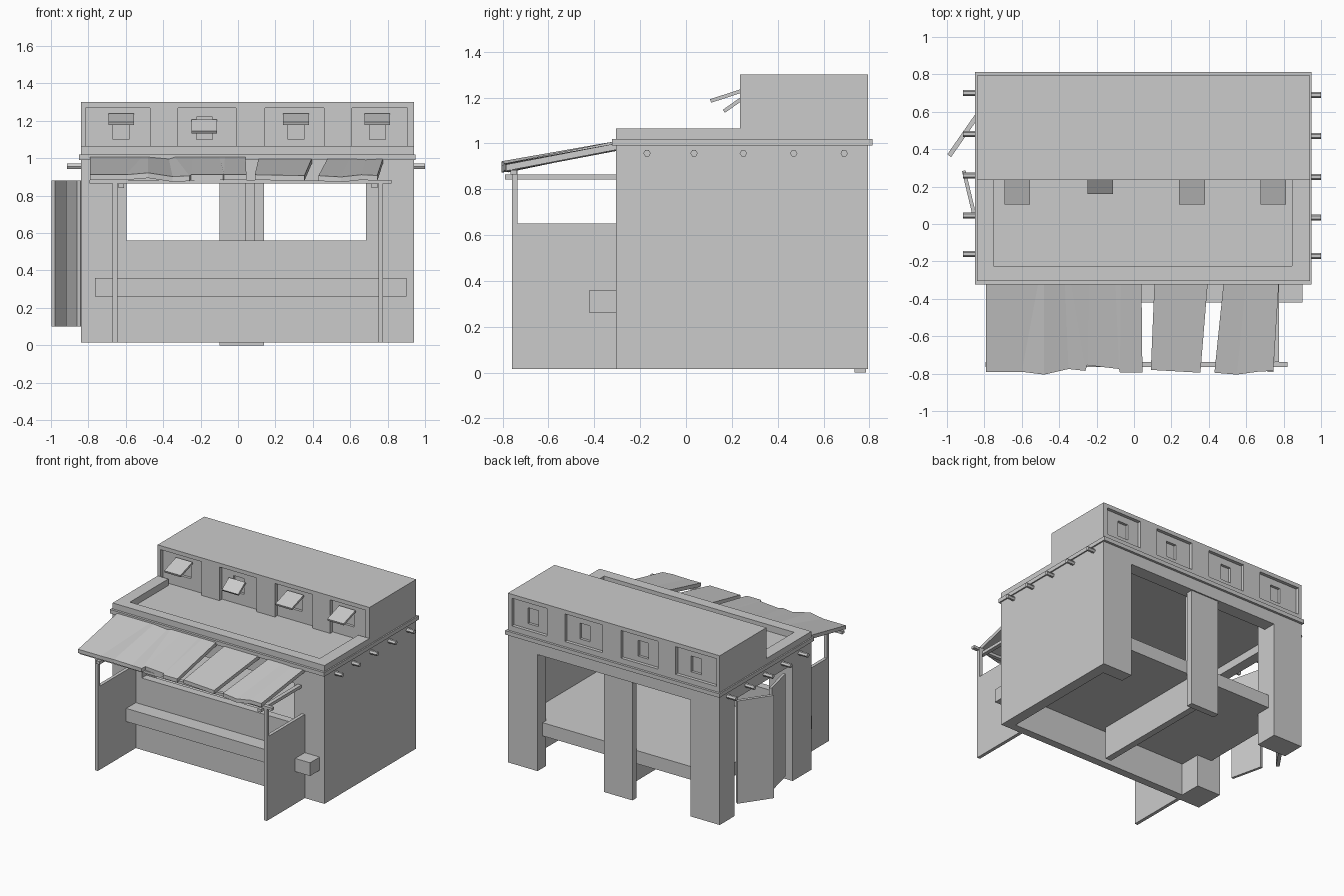
import bpy, bmesh
from math import atan2, hypot, pi
from mathutils import Matrix, Vector

if "Cube" in bpy.data.objects:
    bpy.data.objects.remove(bpy.data.objects["Cube"])


def make(name, bm):
    bmesh.ops.recalc_face_normals(bm, faces=bm.faces)
    me = bpy.data.meshes.new(name)
    bm.to_mesh(me)
    bm.free()
    ob = bpy.data.objects.new(name, me)
    bpy.context.collection.objects.link(ob)
    return ob


def boxes(name, *specs):
    """One object from boxes given as (x0, x1, y0, y1, z0, z1)."""
    bm = bmesh.new()
    for x0, x1, y0, y1, z0, z1 in specs:
        m = Matrix.Translation(((x0 + x1) / 2, (y0 + y1) / 2, (z0 + z1) / 2))
        m = m @ Matrix.Diagonal((x1 - x0, y1 - y0, z1 - z0, 1))
        bmesh.ops.create_cube(bm, size=1, matrix=m)
    return make(name, bm)


def plank(name, a, b, width_dir, width, thick):
    """Board running from a to b, centred on that line."""
    a, b, w = Vector(a), Vector(b), Vector(width_dir)
    d = (b - a).normalized()
    n = d.cross(w).normalized()
    m = Matrix((d * (b - a).length, w * width, n * thick)).transposed().to_4x4()
    m.translation = (a + b) / 2
    bm = bmesh.new()
    bmesh.ops.create_cube(bm, size=1, matrix=m)
    return make(name, bm)


L, R, F, B, G = -0.84, 0.94, -0.305, 0.795, 0.015

# Outer walls, with a serving window in front and open bays at the back and left
boxes("right_wall", (R - 0.08, R, F, B, G, 1.0))
boxes("front_wall",
      (L, R - 0.08, F, F + 0.06, G, 0.56), (L, R - 0.08, F, F + 0.06, 0.865, 1.0),
      (L, -0.595, F, F + 0.06, 0.56, 0.865), (0.685, R - 0.08, F, F + 0.06, 0.56, 0.865))
boxes("front_left_pier", (L, L + 0.2, F + 0.06, -0.08, G, 1.0))
boxes("back_left_pier", (L, -0.595, 0.62, B, G, 1.0))
boxes("back_right_pier", (0.69, R - 0.08, B - 0.1, B, G, 1.0))
boxes("back_lintel", (-0.595, 0.69, B - 0.1, B, 0.9, 1.0))
boxes("left_lintel", (L, L + 0.08, -0.08, 0.62, 0.9, 1.0))
boxes("back_centre_pier", (-0.1, 0.14, 0.735, 0.785, 0, 0.97))
boxes("floor_support", (0.04, 0.09, -0.2, 0.735, G, 0.26))
boxes("centre_post", (0.04, 0.09, 0.66, 0.735, 0.36, 0.97))
boxes("floor_slab", (-0.765, 0.9, -0.42, 0.735, 0.26, 0.36))

# Roof, cornice and parapet
boxes("roof_deck", (L + 0.02, R - 0.02, F + 0.02, B - 0.02, 0.96, 1.015))
boxes("cornice", (L - 0.01, R + 0.01, F - 0.018, F, 0.99, 1.02),
      (L - 0.01, R + 0.01, B, B + 0.018, 0.99, 1.02),
      (L - 0.01, L, F, B, 0.99, 1.02), (R, R + 0.01, F, B, 0.99, 1.02))
boxes("parapet", (L, R, F, -0.225, 1.0, 1.065),
      (L, -0.75, -0.225, 0.235, 1.0, 1.065), (0.845, R, -0.225, 0.235, 1.0, 1.065))

# Upper storey: recessed core framed by end walls, piers and a cap
core = boxes("upper_core", (L + 0.02, R - 0.02, 0.265, 0.77, 1.0, 1.28))
boxes("upper_cap", (L, R, 0.235, B, 1.27, 1.3))
boxes("upper_ends", (L, -0.815, 0.235, B, 1.0, 1.27), (0.905, R, 0.235, B, 1.0, 1.27))
boxes("upper_piers", *[(a, b, y, y + 0.03, 1.0, 1.27)
                       for a, b in ((-0.47, -0.32), (-0.01, 0.145), (0.46, 0.61))
                       for y in (0.235, B - 0.03)])
boxes("upper_back_sill", (L, R, B - 0.025, B, 1.0, 1.06))

# Small windows sunk into the upper storey
centres = (-0.625, -0.18, 0.31, 0.745)
cutter = boxes("window_cutter", *[(c - 0.043, c + 0.043, y - 0.02, y + 0.02, 1.1, 1.22)
                                  for c in centres for y in (0.265, 0.77)])
mod = core.modifiers.new("windows", 'BOOLEAN')
mod.operation, mod.object, mod.solver = 'DIFFERENCE', cutter, 'EXACT'
bpy.context.view_layer.objects.active = core
bpy.ops.object.modifier_apply(modifier=mod.name)
bpy.data.objects.remove(cutter)

# Propped window flaps
for c in centres:
    low = c == centres[1]
    start = (c, 0.25, 1.2) if low else (c, 0.25, 1.232)
    end = (c, 0.165, 1.14) if low else (c, 0.107, 1.185)
    plank("window_flap", start, end, (1, 0, 0), 0.137, 0.016)

# Hexagonal beam ends on both sides
for y in (-0.17, 0.035, 0.25, 0.47, 0.69):
    for x0, x1, dy in ((R - 0.02, 1.0, 0), (-0.915, L + 0.02, 0.01)):
        bm = bmesh.new()
        m = Matrix.Translation(((x0 + x1) / 2, y + dy, 0.957)) @ Matrix.Rotation(pi / 2, 4, 'Y')
        bmesh.ops.create_cone(bm, cap_ends=True, segments=6, radius1=0.016,
                              radius2=0.016, depth=x1 - x0, matrix=m)
        make("beam_end", bm)

# Half-open side door leaves
plank("back_door_leaf", (-0.835, 0.585, 0.49), (-0.988, 0.365, 0.49), (0, 0, 1), 0.78, 0.025)
plank("front_door_leaf", (-0.852, 0.04, 0.49), (-0.91, 0.285, 0.49), (0, 0, 1), 0.78, 0.02)

# Porch side walls, posts and rails
for x, rail in ((-0.67, -0.64), (0.75, 0.715)):
    boxes("porch_side_wall", (x, x + 0.025, -0.76, F, G, 0.65))
    boxes("porch_post", (x, x + 0.025, -0.76, -0.735, 0.65, 0.885))
    boxes("porch_rail", (rail, rail + 0.03, -0.79, F, 0.842, 0.865))
boxes("porch_beam", (-0.795, 0.82, -0.765, -0.738, 0.865, 0.885))


def awning(name, strips):
    """Sloping sheet; columns are (x at wall, x at eave, y at eave, wall sag, eave sag)."""
    bm = bmesh.new()
    rows = []
    for xt, xb, yb, s0, s1 in strips:
        col = []
        for dz in (0, -0.028):
            col.append(bm.verts.new((xt, F, 1.01 - s0 + dz)))
            col.append(bm.verts.new((xb, yb, 0.912 - s1 + dz)))
        rows.append((col[0], col[1], col[3], col[2]))
    for p, q in zip(rows, rows[1:]):
        for i in range(4):
            j = (i + 1) % 4
            bm.faces.new((p[i], p[j], q[j], q[i]))
    bm.faces.new(rows[0])
    bm.faces.new(rows[-1][::-1])
    return make(name, bm)


# Worn awning sheets
awning("awning_left", [(-0.79, -0.79, -0.79, 0, 0), (-0.51, -0.6, -0.79, 0, 0),
                       (-0.48, -0.48, -0.805, 0, -0.01), (-0.37, -0.35, -0.775, 0.01, 0.01),
                       (-0.34, -0.26, -0.785, 0, 0.006), (-0.24, -0.25, -0.755, 0, 0),
                       (-0.1, -0.08, -0.775, 0, 0), (-0.07, -0.075, -0.795, 0, 0),
                       (0.04, 0.045, -0.795, 0, 0)])
awning("awning_middle", [(0.11, 0.09, -0.78, 0.01, 0), (0.395, 0.355, -0.795, 0.01, 0.005)])
awning("awning_right", [(0.48, 0.43, -0.795, 0.01, 0.005), (0.6, 0.55, -0.805, 0.01, 0.012),
                        (0.68, 0.66, -0.79, 0.015, 0), (0.775, 0.745, -0.785, 0.01, 0.004)])
